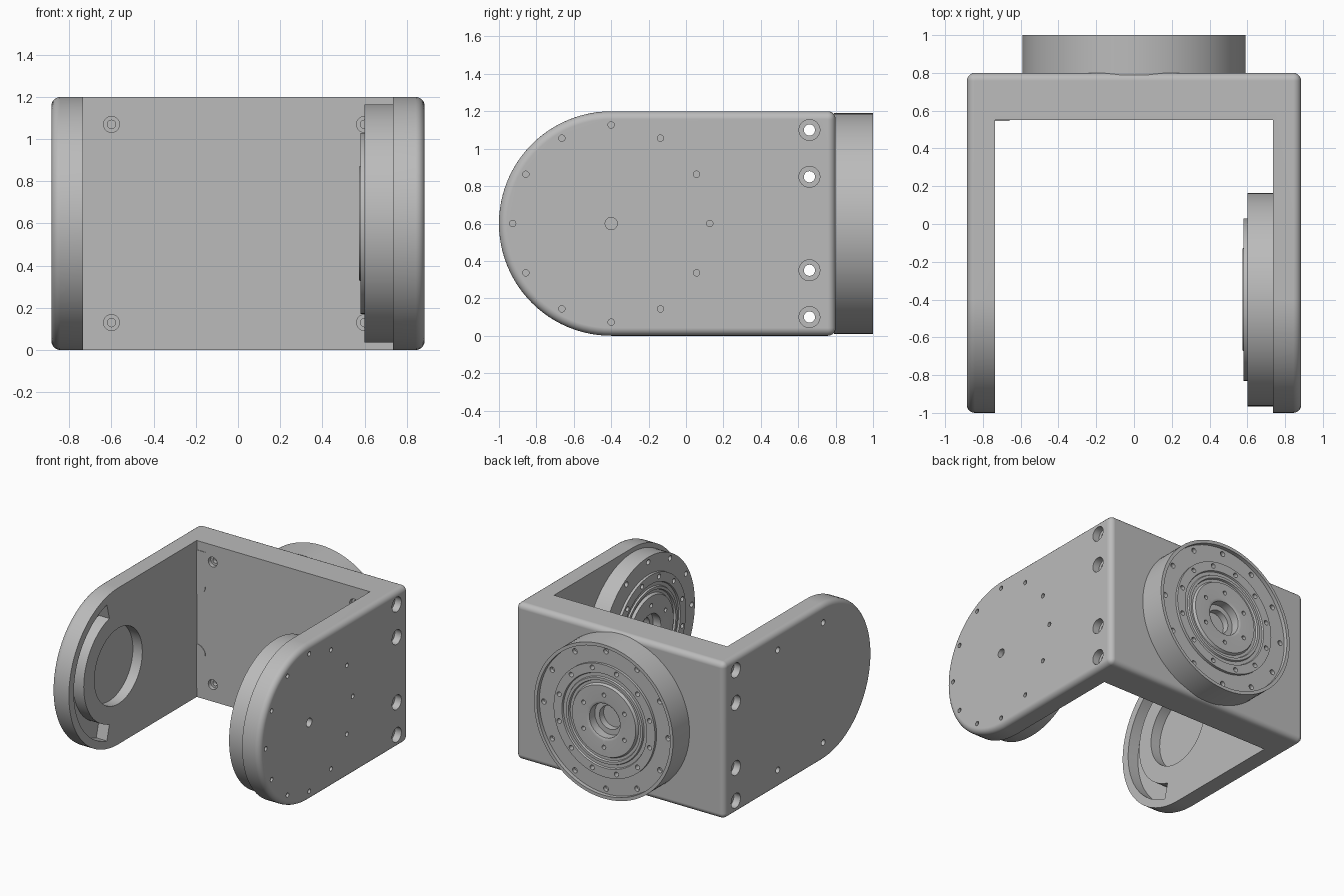
import bpy, bmesh
from math import cos, sin, pi, radians
from mathutils import Vector

cube = bpy.data.objects.get("Cube")
if cube:
    bpy.data.objects.remove(cube, do_unlink=True)

grey = bpy.data.materials.new("machined_grey")
grey.use_nodes = True
tone = (0.5, 0.5, 0.5, 1)
grey.diffuse_color = tone
grey.node_tree.nodes["Principled BSDF"].inputs["Base Color"].default_value = tone

PIVOT = Vector((0, -0.4, 0.6))   # arm pivot axis
BACK, LEFT, RIGHT = Vector((0, 1, 0)), Vector((1, 0, 0)), Vector((-1, 0, 0))


def lathe(bm, profile, origin, axis, segs=16):
    """Revolve (radius, height) points, closed on the axis at both ends."""
    turn = Vector((0, 0, 1)).rotation_difference(axis)
    rings = []
    for r, h in profile:
        n = segs if r else 1
        rings.append([bm.verts.new(Vector(origin) + turn @ Vector(
            (r * cos(2 * pi * i / n), r * sin(2 * pi * i / n), h))) for i in range(n)])
    for a, b in zip(rings, rings[1:]):
        for i in range(segs):
            j = (i + 1) % segs
            quad = [a[i % len(a)], a[j % len(a)], b[j % len(b)], b[i % len(b)]]
            bm.faces.new(list(dict.fromkeys(quad)))


def prism(bm, points, direction):
    """Extrude a closed outline."""
    low = [bm.verts.new(p) for p in points]
    high = [bm.verts.new(Vector(p) + Vector(direction)) for p in points]
    bm.faces.new(low)
    bm.faces.new(high[::-1])
    for i in range(len(low)):
        j = (i + 1) % len(low)
        bm.faces.new([low[i], low[j], high[j], high[i]])


def pin(bm, origin, axis, radius, depth):
    """Cutter for a blind hole going from a face along -axis."""
    lathe(bm, [(0, -depth), (radius, -depth), (radius, 0.03), (0, 0.03)], origin, axis)


def make(name, bm):
    bmesh.ops.recalc_face_normals(bm, faces=bm.faces)
    mesh = bpy.data.meshes.new(name)
    bm.to_mesh(mesh)
    bm.free()
    mesh.materials.append(grey)
    obj = bpy.data.objects.new(name, mesh)
    bpy.context.collection.objects.link(obj)
    return obj


def cut(obj, bm):
    cutter = make("cutter", bm)
    cutter.hide_render = True
    mod = obj.modifiers.new("cut", "BOOLEAN")
    mod.operation, mod.solver, mod.object = "DIFFERENCE", "EXACT", cutter
    bpy.context.view_layer.objects.active = obj
    bpy.ops.object.modifier_apply(modifier="cut")
    bpy.data.objects.remove(cutter, do_unlink=True)


def smooth(obj):
    bpy.ops.object.select_all(action="DESELECT")
    obj.select_set(True)
    bpy.context.view_layer.objects.active = obj
    bpy.ops.object.shade_smooth_by_angle(angle=radians(32))
    obj.modifiers.new("even_normals", "WEIGHTED_NORMAL").keep_sharp = True


def around(radius, count, start=0.0):
    for k in range(count):
        a = start + 2 * pi * k / count
        yield radius * cos(a), radius * sin(a)


# U-shaped bracket: rounded block with the space between the arms removed
bm = bmesh.new()
outline = [(-0.885, 0.8, 0), (-0.885, 0.8, 1.2)]
for k in range(49):
    a = pi / 2 + pi * k / 48
    outline.append((-0.885, PIVOT.y + 0.6 * cos(a), PIVOT.z + 0.6 * sin(a)))
prism(bm, outline, (1.77, 0, 0))
bmesh.ops.recalc_face_normals(bm, faces=bm.faces)
sharp = [e for e in bm.edges if e.calc_face_angle(0) > 0.6]
bmesh.ops.bevel(bm, geom=sharp, offset=0.042, segments=5, profile=0.5, affect="EDGES")
bracket = make("bracket", bm)
bm = bmesh.new()
prism(bm, [(-0.735, -1.2, -0.2), (0.735, -1.2, -0.2), (0.735, 0.55, -0.2), (-0.735, 0.55, -0.2)],
      (0, 0, 1.6))
cut(bracket, bm)

# Holes and pockets in the bracket
bm = bmesh.new()
for z in (0.1, 0.35, 0.85, 1.1):     # counterbored holes right through
    lathe(bm, [(0, -0.95), (0.056, -0.95), (0.056, -0.83), (0.03, -0.83),
               (0.03, 0.83), (0.056, 0.83), (0.056, 0.95), (0, 0.95)], (0, 0.66, z), LEFT, 24)
for x in (-0.6, 0.6):                # screws on the back wall
    for z in (0.13, 1.07):
        lathe(bm, [(0, -0.06), (0.02, -0.06), (0.02, -0.03), (0.038, -0.03),
                   (0.038, 0.03), (0, 0.03)], (x, 0.55, z), -BACK, 20)
for y, z in around(0.527, 12):       # actuator fixing circle on the left arm
    pin(bm, PIVOT + Vector((0.885, y, z)), LEFT, 0.017, 0.03)
pin(bm, PIVOT + Vector((0.885, 0, 0)), LEFT, 0.033, 0.04)
for y in (-0.4, 0.15):               # cover screws on the right arm
    for z in (0.14, 1.06):
        pin(bm, (-0.885, y, z), RIGHT, 0.023, 0.03)
lathe(bm, [(0, -0.08), (0.29, -0.08), (0.29, 0.05), (0, 0.05)],
      PIVOT + Vector((-0.735, 0, 0)), LEFT, 64)
arc = [radians(105 + 150 * k / 36) for k in range(37)]
ring = [(0.54, a) for a in arc] + [(0.42, a) for a in reversed(arc)]
prism(bm, [PIVOT + Vector((-0.825, r * cos(a), r * sin(a))) for r, a in ring], (0.15, 0, 0))
cut(bracket, bm)
smooth(bracket)


# Actuators: lathed stepped face with bolt circles
def actuator(name, origin, axis, radius, face, rim):
    bm = bmesh.new()
    steps = [(0, -0.1), (0.09, -0.1), (0.09, -0.05), (0.13, -0.05), (0.13, 0.015),
             (0.15, 0.025), (0.27, 0.025), (0.28, 0.005), (0.3, 0.005), (0.305, 0.02),
             (0.325, 0.02), (0.33, 0.008), (0.355, 0.008), (0.36, 0.02), (0.43, 0.02), (0.43, 0)]
    profile = [(r, face + h) for r, h in steps]
    if rim:
        profile += [(radius - 0.025, face), (radius - 0.025, face + rim), (radius, face + rim)]
    else:
        profile += [(radius, face)]
    lathe(bm, profile + [(radius, 0), (0, 0)], origin, axis, 96)
    obj = make(name, bm)
    side = Vector((0, 0, 1)).cross(axis)
    bm = bmesh.new()
    for circle, count, start, size, depth in ((0.527, 12, 0, 0.02, 0.04),
                                              (0.397, 12, pi / 12, 0.018, 0.03),
                                              (0.2, 6, pi / 6, 0.016, 0.02)):
        for u, v in around(circle, count, start):
            spot = Vector(origin) + axis * (face + 0.01) + side * u + Vector((0, 0, v))
            pin(bm, spot, axis, size, depth)
    cut(obj, bm)
    smooth(obj)


actuator("arm_actuator", PIVOT + Vector((0.74, 0, 0)), RIGHT, 0.565, 0.14, 0)
actuator("back_actuator", (0, 0.79, 0.6), BACK, 0.59, 0.18, 0.03)

# Thin rounded pads on the inner back wall beside the right arm
bm = bmesh.new()
for flip in (1, -1):
    pad = [(-0.735, 0.53), (-0.66, 0.53)]
    for k in range(7):
        a = pi / 2 * k / 6
        pad.append((-0.735 + 0.075 * cos(a), 0.265 - 0.075 * sin(a)))
    prism(bm, [(x, 0.551, 0.6 + flip * z) for x, z in pad], (0, -0.005, 0))
make("cable_pads", bm)
